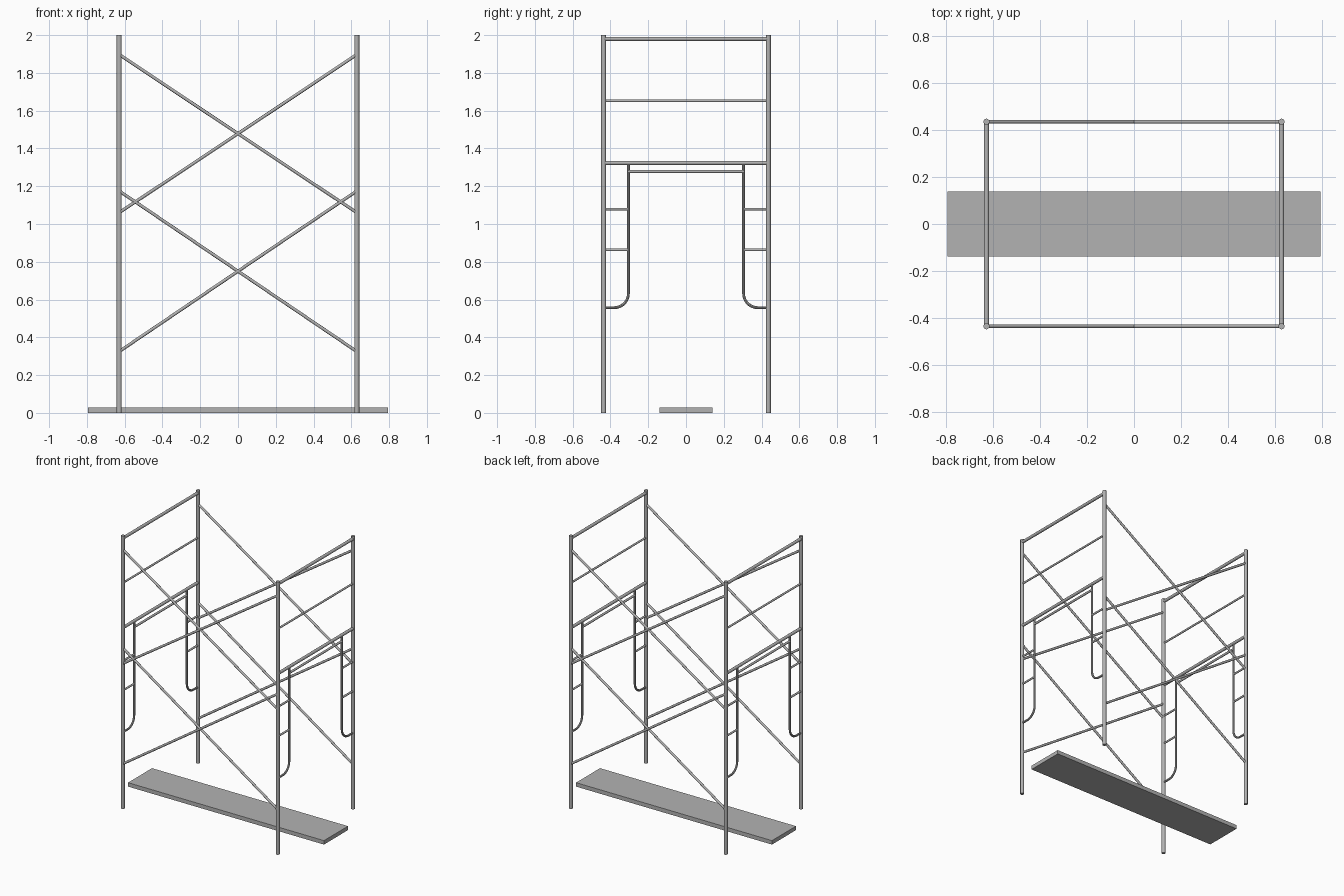
import bpy
import math
from mathutils import Vector

cube = bpy.data.objects.get("Cube")
if cube:
    bpy.data.objects.remove(cube, do_unlink=True)

steel = bpy.data.materials.new("galvanised grey")
steel.use_nodes = True
grey = (0.45, 0.45, 0.45, 1)
steel.diffuse_color = grey
steel.node_tree.nodes["Principled BSDF"].inputs["Base Color"].default_value = grey

POST_X, POST_Y = 0.629, 0.436
INNER_Y = 0.305


def finish(obj, name):
    obj.name = name
    obj.data.materials.append(steel)


def tube(name, start, end, radius):
    """Straight capped tube between two points."""
    a, b = Vector(start), Vector(end)
    bpy.ops.mesh.primitive_cylinder_add(vertices=16, radius=radius,
                                        depth=(b - a).length, location=(a + b) / 2)
    obj = bpy.context.object
    obj.rotation_euler = (b - a).to_track_quat('Z', 'Y').to_euler()
    bpy.ops.object.shade_smooth_by_angle()
    finish(obj, name)


def bent_tube(name, points, radius):
    """Bevelled curve through points, turned into a mesh."""
    curve = bpy.data.curves.new(name, 'CURVE')
    curve.dimensions = '3D'
    curve.bevel_depth = radius
    curve.bevel_resolution = 2
    curve.use_fill_caps = True
    spline = curve.splines.new('POLY')
    spline.points.add(len(points) - 1)
    for p, co in zip(spline.points, points):
        p.co = (*co, 1)
    obj = bpy.data.objects.new(name, curve)
    bpy.context.collection.objects.link(obj)
    bpy.ops.object.select_all(action='DESELECT')
    obj.select_set(True)
    bpy.context.view_layer.objects.active = obj
    bpy.ops.object.convert(target='MESH')
    obj = bpy.context.object
    bpy.ops.object.shade_smooth_by_angle()
    finish(obj, name)


# Two end frames
for sx, side in ((1, "left"), (-1, "right")):
    x = sx * POST_X

    # Full-width cross rails
    for label, z, r in (("top_rail", 1.98, 0.011), ("guard_rail", 1.652, 0.007),
                        ("main_rail", 1.323, 0.011)):
        tube(f"{side}_{label}", (x, -POST_Y, z), (x, POST_Y, z), r)
    tube(f"{side}_lower_rail", (x, -INNER_Y, 1.278), (x, INNER_Y, 1.278), 0.008)

    for sy, end in ((1, "back"), (-1, "front")):
        # Upright post
        tube(f"{side}_{end}_post", (x, sy * POST_Y, 0), (x, sy * POST_Y, 2), 0.013)

        # Inner leg curving outward into the post
        bend, low = 0.075, 0.557
        path = [(x, sy * INNER_Y, 1.32)]
        for i in range(9):
            t = math.radians(90 * i / 8)
            path.append((x, sy * (INNER_Y + bend * (1 - math.cos(t))),
                         low + bend * (1 - math.sin(t))))
        path.append((x, sy * POST_Y, low))
        bent_tube(f"{side}_{end}_inner_leg", path, 0.0075)

        # Ladder rungs
        for i, z in enumerate((0.863, 1.079)):
            tube(f"{side}_{end}_rung_{i + 1}", (x, sy * INNER_Y, z),
                 (x, sy * POST_Y, z), 0.007)

# Crossed diagonal braces on front and back
for sy, end in ((1, "back"), (-1, "front")):
    for level, low, high in (("lower", 0.325, 1.175), ("upper", 1.06, 1.897)):
        for sx, way in ((1, "rising"), (-1, "falling")):
            tube(f"{end}_{level}_{way}_brace", (-sx * POST_X, sy * POST_Y, low),
                 (sx * POST_X, sy * POST_Y, high), 0.0085)

# Plank lying on the ground
bpy.ops.mesh.primitive_cube_add(size=1, location=(0, 0, 0.0145))
plank = bpy.context.object
plank.scale = (1.59, 0.278, 0.029)
finish(plank, "plank")
